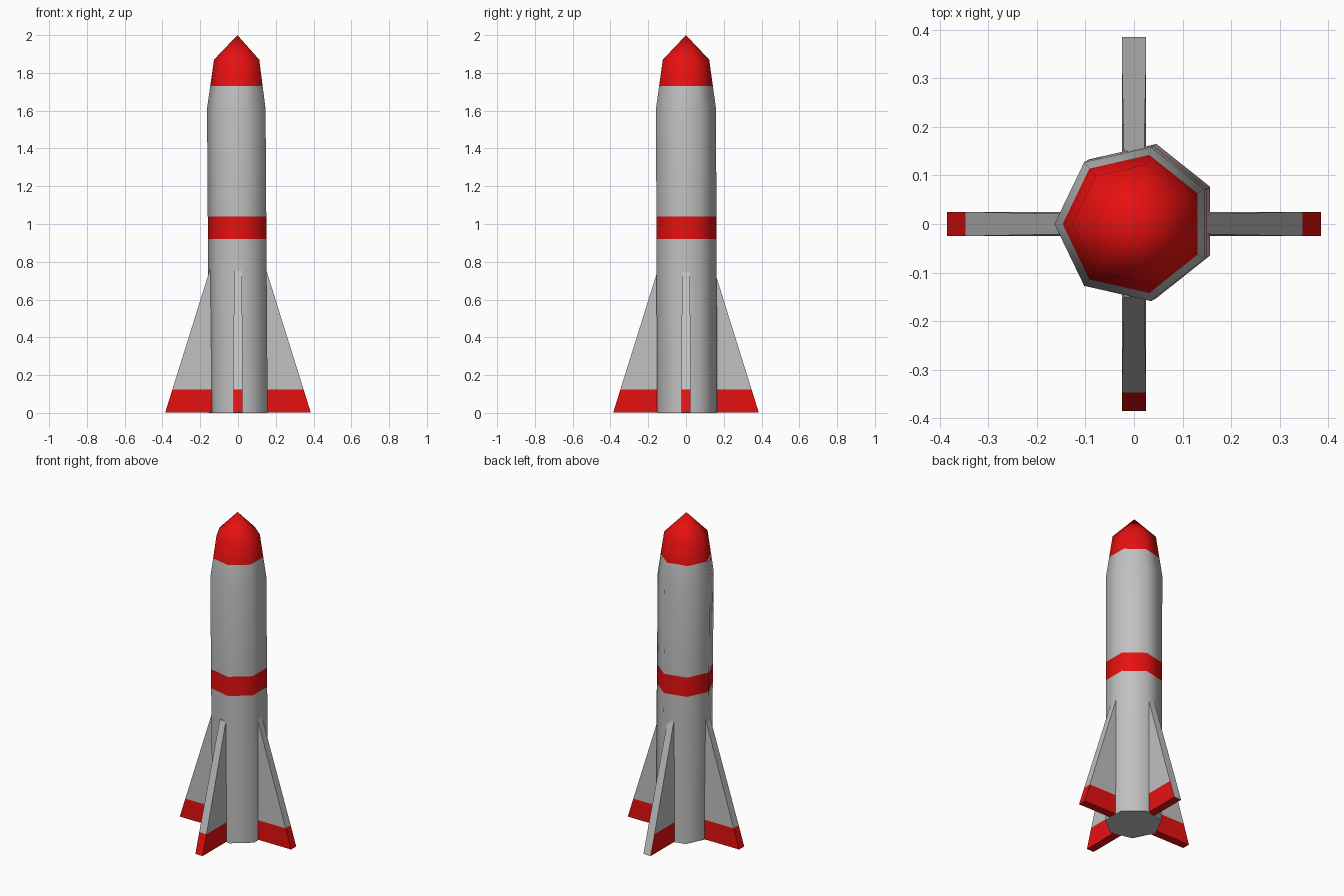
import bpy, bmesh, math
from mathutils import Vector, Matrix

if "Cube" in bpy.data.objects:
    bpy.data.objects.remove(bpy.data.objects["Cube"])


def material(name, rgb):
    m = bpy.data.materials.new(name)
    m.diffuse_color = (*rgb, 1)
    m.use_nodes = True
    m.node_tree.nodes["Principled BSDF"].inputs["Base Color"].default_value = m.diffuse_color
    return m


GREY = material("grey paint", (0.53, 0.53, 0.53))
RED = material("red paint", (0.8, 0.005, 0.005))


def loft(name, rings, tip=None):
    """Closed skin through rings of equal point count, ending in a cap or a tip."""
    bm = bmesh.new()
    loops = [[bm.verts.new(p) for p in r] for r in rings]
    n = len(loops[0])
    for a, b in zip(loops, loops[1:]):
        for i in range(n):
            j = (i + 1) % n
            bm.faces.new((a[i], a[j], b[j], b[i]))
    bm.faces.new(loops[0][::-1])
    if tip:
        t = bm.verts.new(tip)
        for i in range(n):
            bm.faces.new((loops[-1][i], loops[-1][(i + 1) % n], t))
    else:
        bm.faces.new(loops[-1])
    bmesh.ops.recalc_face_normals(bm, faces=bm.faces)
    me = bpy.data.meshes.new(name)
    bm.to_mesh(me)
    bm.free()
    me.materials.append(GREY)
    me.materials.append(RED)
    ob = bpy.data.objects.new(name, me)
    bpy.context.collection.objects.link(ob)
    return ob


def smooth(ob, degrees):
    bpy.ops.object.select_all(action='DESELECT')
    ob.select_set(True)
    bpy.context.view_layer.objects.active = ob
    bpy.ops.object.shade_smooth_by_angle(angle=math.radians(degrees))


# Seven-sided fuselage with a very slight lean and a pointed nose
def body_ring(z, r):
    k = max(0, 1 - z / 1.6)
    cx, cy = -0.001 + 0.011 * k, 0.006 * k
    return [Vector((cx + r * math.cos(math.pi + i * math.tau / 7),
                    cy + r * math.sin(math.pi + i * math.tau / 7), z))
            for i in range(7)]


profile = [(0, 0.163), (0.92, 0.163), (1.04, 0.163), (1.61, 0.163),
           (1.73, 0.146), (1.87, 0.126)]
body = loft("fuselage", [body_ring(z, r) for z, r in profile], (-0.003, 0, 2.0))
for f in body.data.polygons:
    z = f.center.z
    f.material_index = int(0.92 < z < 1.04 or z > 1.73)   # band and nose
smooth(body, 60)

# Four tapered fins with red feet
fin_profile = [(0.003, 0.385, 0.025), (0.125, 0.347, 0.025), (0.755, 0.15, 0.021)]
for i, side in enumerate(("right", "back", "left", "front")):
    turn = Matrix.Rotation(i * math.pi / 2, 3, 'Z')
    rings = [[turn @ Vector(p) for p in
              ((0.05, -h, z), (r, -h, z), (r, h, z), (0.05, h, z))]
             for z, r, h in fin_profile]
    fin = loft(side + "_fin", rings)
    for f in fin.data.polygons:
        f.material_index = int(f.center.z < 0.125)
        if side == "back" and f.normal.y > 0.7:   # back edge stays grey
            f.material_index = 0
